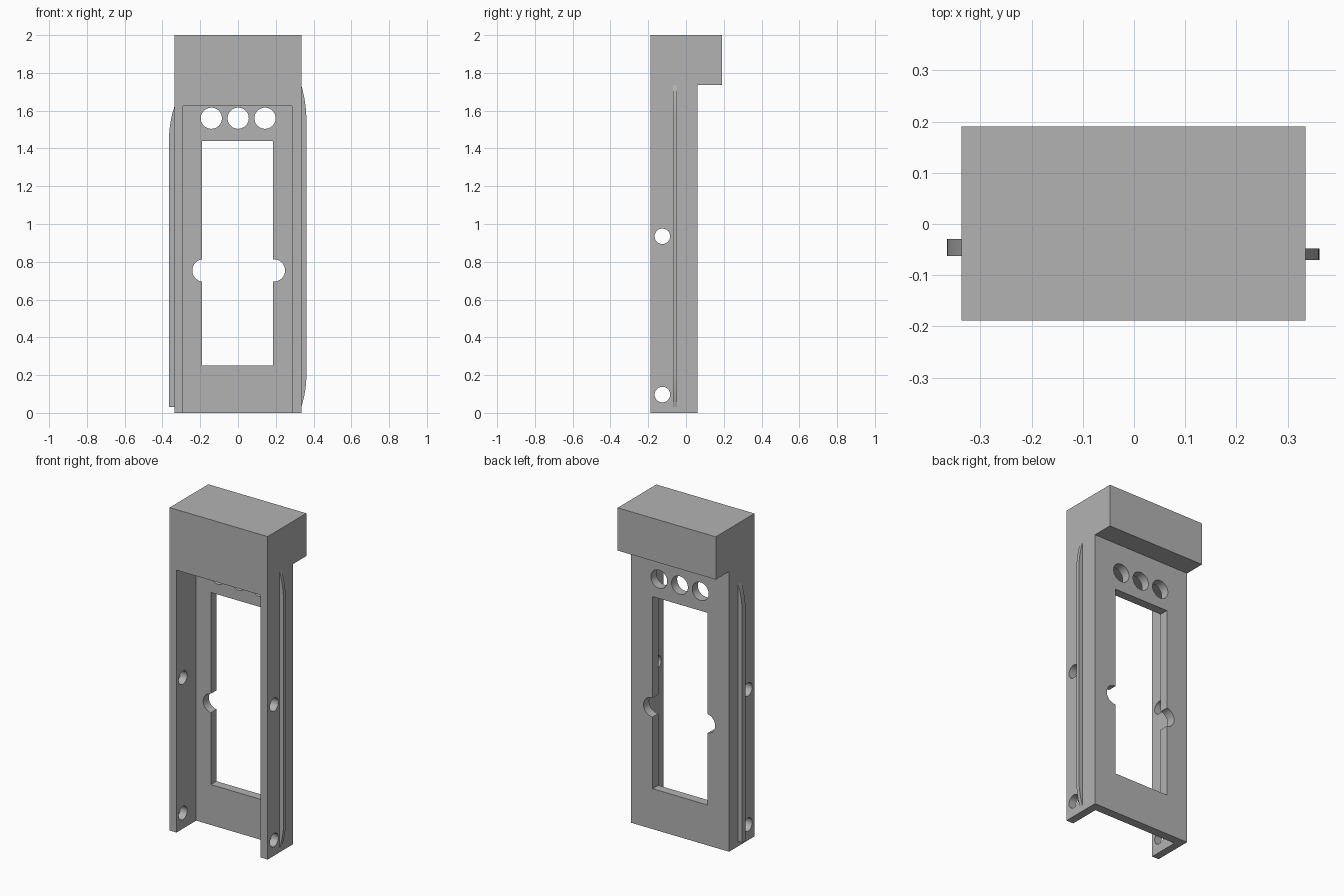
import bpy
import bmesh
import math
from mathutils import Matrix, Vector

if "Cube" in bpy.data.objects:
    bpy.data.objects.remove(bpy.data.objects["Cube"], do_unlink=True)

GREY = (0.45, 0.45, 0.45, 1)
mat = bpy.data.materials.new("plain grey")
mat.use_nodes = True
mat.diffuse_color = GREY
mat.node_tree.nodes["Principled BSDF"].inputs["Base Color"].default_value = GREY


def make_object(name, bm):
    bmesh.ops.recalc_face_normals(bm, faces=bm.faces)
    mesh = bpy.data.meshes.new(name)
    bm.to_mesh(mesh)
    bm.free()
    mesh.materials.append(mat)
    obj = bpy.data.objects.new(name, mesh)
    bpy.context.collection.objects.link(obj)
    return obj


def prism(name, points, direction):
    """Extrude a flat outline along a vector."""
    bm = bmesh.new()
    face = bm.faces.new([bm.verts.new(p) for p in points])
    moved = bmesh.ops.extrude_face_region(bm, geom=[face])["geom"]
    verts = [v for v in moved if isinstance(v, bmesh.types.BMVert)]
    bmesh.ops.translate(bm, verts=verts, vec=Vector(direction))
    return make_object(name, bm)


def box(name, x0, x1, y0, y1, z0, z1):
    outline = [(x0, y0, z0), (x1, y0, z0), (x1, y0, z1), (x0, y0, z1)]
    return prism(name, outline, (0, y1 - y0, 0))


def cylinder(name, center, radius, length, axis):
    bm = bmesh.new()
    bmesh.ops.create_cone(bm, cap_ends=True, segments=48, radius1=radius,
                          radius2=radius, depth=length)
    turn = Matrix.Rotation(math.pi / 2, 4, "Y" if axis == "X" else "X")
    bmesh.ops.transform(bm, matrix=Matrix.Translation(center) @ turn, verts=bm.verts)
    return make_object(name, bm)


def cut(target, cutter):
    cutter.hide_render = True
    mod = target.modifiers.new("cut", "BOOLEAN")
    mod.operation = "DIFFERENCE"
    mod.solver = "EXACT"
    mod.object = cutter
    bpy.context.view_layer.objects.active = target
    bpy.ops.object.modifier_apply(modifier=mod.name)
    bpy.data.objects.remove(cutter, do_unlink=True)


def smooth(obj):
    bpy.ops.object.select_all(action="DESELECT")
    obj.select_set(True)
    bpy.context.view_layer.objects.active = obj
    bpy.ops.object.shade_smooth_by_angle(angle=math.radians(30))


# Body: side profile with an overhanging head at the back
LEFT, RIGHT = 0.335, -0.337
FRONT, BACK, HEAD_BACK = -0.188, 0.06, 0.19
profile = [(FRONT, 0), (BACK, 0), (BACK, 1.735), (HEAD_BACK, 1.735),
           (HEAD_BACK, 2), (FRONT, 2)]
body = prism("body", [(RIGHT, y, z) for y, z in profile], (LEFT - RIGHT, 0, 0))

# Front channel, open at the bottom, and the window through the back plate
cut(body, box("channel_cutter", -0.29, 0.286, -0.4, 0.005, -0.2, 1.625))
cut(body, box("window_cutter", -0.19, 0.186, -0.1, 0.3, 0.25, 1.44))

# Round notches on the window edges and the row of holes above
for x in (-0.183, 0.19):
    cut(body, cylinder("notch_cutter", (x, 0.03, 0.754), 0.059, 0.2, "Y"))
for x in (-0.141, 0.001, 0.143):
    cut(body, cylinder("hole_cutter", (x, 0.03, 1.56), 0.056, 0.2, "Y"))

# Cross holes through both side walls
for z in (0.097, 0.935):
    cut(body, cylinder("side_hole_cutter", (0, -0.125, z), 0.041, 1, "X"))
smooth(body)


# Side ribs with curved run-outs
def run_out(z_wall, z_full, wall, full, steps=10):
    """Quarter arc from the wall surface to full rib height."""
    arc = []
    for i in range(steps + 1):
        t = i / steps
        arc.append((wall + (full - wall) * (1 - (1 - t) ** 2),
                    z_wall + (z_full - z_wall) * t))
    return arc


def rib(name, outline, wall, inset, y0, y1):
    points = [(wall - inset, y0, outline[0][1])]
    points += [(x, y0, z) for x, z in outline]
    points += [(wall - inset, y0, outline[-1][1])]
    smooth(prism(name, points, (0, y1 - y0, 0)))


left_outline = run_out(0.03, 0.2, LEFT, 0.362)
left_outline += reversed(run_out(1.735, 1.55, LEFT, 0.362))
rib("left_rib", left_outline, LEFT, 0.01, -0.07, -0.048)

right_outline = [(RIGHT, 0.03), (-0.365, 0.03)]
right_outline += reversed(run_out(1.62, 1.45, RIGHT, -0.365))
rib("right_rib", right_outline, RIGHT, -0.01, -0.062, -0.029)
